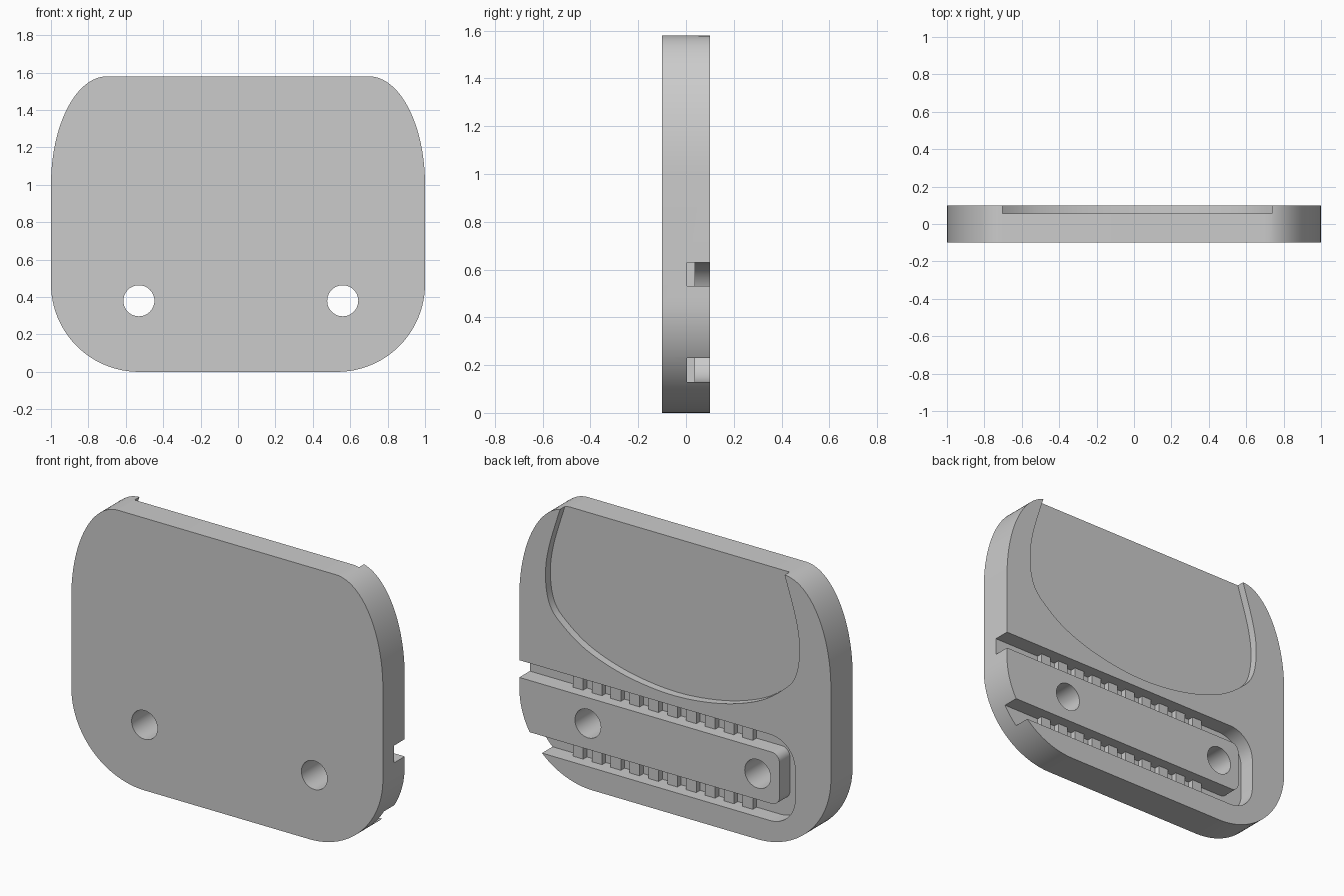
import bpy, bmesh
from math import sin, cos, radians
from mathutils import Vector

cube = bpy.data.objects.get("Cube")
if cube:
    bpy.data.objects.remove(cube, do_unlink=True)

grey = bpy.data.materials.new("plain_grey")
grey.use_nodes = True
grey.diffuse_color = (0.6, 0.6, 0.6, 1)
grey.node_tree.nodes["Principled BSDF"].inputs["Base Color"].default_value = (0.6, 0.6, 0.6, 1)


def arc(cx, cz, rx, rz, start, end, steps=24):
    """Elliptical arc in the x-z plane, angles in degrees."""
    angles = [radians(start + (end - start) * i / steps) for i in range(steps + 1)]
    return [(cx + rx * cos(a), cz + rz * sin(a)) for a in angles]


def smooth_path(pts, steps=8):
    """Catmull-Rom curve through the inner points."""
    p = [Vector(q) for q in pts]
    out = []
    for a, b, c, d in zip(p, p[1:], p[2:], p[3:]):
        for i in range(steps):
            t = i / steps
            v = 0.5 * (2 * b + (c - a) * t + (2 * a - 5 * b + 4 * c - d) * t ** 2
                       + (3 * b - a - 3 * c + d) * t ** 3)
            out.append(tuple(v))
    return out + [tuple(p[-2])]


def prism(name, outline, y0, y1):
    """Extrude an x-z outline from y0 to y1."""
    bm = bmesh.new()
    face = bm.faces.new([bm.verts.new((x, y0, z)) for x, z in outline])
    ext = bmesh.ops.extrude_face_region(bm, geom=[face])
    moved = [v for v in ext["geom"] if isinstance(v, bmesh.types.BMVert)]
    bmesh.ops.translate(bm, verts=moved, vec=(0, y1 - y0, 0))
    bmesh.ops.recalc_face_normals(bm, faces=bm.faces)
    mesh = bpy.data.meshes.new(name)
    bm.to_mesh(mesh)
    bm.free()
    mesh.materials.append(grey)
    obj = bpy.data.objects.new(name, mesh)
    bpy.context.collection.objects.link(obj)
    return obj


def select_only(obj):
    bpy.ops.object.select_all(action='DESELECT')
    obj.select_set(True)
    bpy.context.view_layer.objects.active = obj


def cut(target, cutter):
    cutter.hide_render = True
    mod = target.modifiers.new("cut", 'BOOLEAN')
    mod.operation = 'DIFFERENCE'
    mod.solver = 'EXACT'
    mod.object = cutter
    select_only(target)
    bpy.ops.object.modifier_apply(modifier=mod.name)
    bpy.data.objects.remove(cutter, do_unlink=True)


# Plate with round lower corners and tall elliptical upper corners
half = arc(0.53, 0.47, 0.47, 0.47, -90, 0) + arc(0.7, 1.0, 0.3, 0.58, 0, 90)
plate = prism("plate", half + [(-x, z) for x, z in reversed(half)], -0.1, 0.1)

# Shallow pocket in the back, open at the top
MID = 0.017
side = smooth_path([(0.6, 1.9), (0.68, 1.7), (0.72, 1.58), (0.795, 1.33), (0.815, 1.16),
                    (0.79, 1.01), (0.715, 0.915), (0.55, 0.803), (0.3, 0.722),
                    (0, 0.69), (-0.3, 0.722)])
pocket = [(MID + x, z) for x, z in side] + [(MID - x, z) for x, z in reversed(side[:-1])]
cut(plate, prism("pocket_cutter", pocket, 0.055, 0.2))

# U-shaped channel in the back, open on the left side
outer = arc(-0.61, 0.47, 0.16, 0.16, 90, 180, 12) + arc(-0.61, 0.29, 0.16, 0.16, 180, 270, 12)
inner = arc(-0.62, 0.28, 0.05, 0.05, 270, 180, 8) + arc(-0.62, 0.48, 0.05, 0.05, 180, 90, 8)
channel = [(1.2, 0.63)] + outer + [(1.2, 0.13), (1.2, 0.23)] + inner + [(1.2, 0.53)]
cut(plate, prism("channel_cutter", channel, 0.004, 0.2))

# Two round through holes
for x in (-0.53, 0.56):
    cut(plate, prism("hole_cutter", arc(x, 0.38, 0.083, 0.083, 0, 352.5, 47), -0.3, 0.3))

select_only(plate)
bpy.ops.object.shade_smooth_by_angle(angle=radians(30))

# Rows of low teeth across the channel floor
for name, z in (("lower_teeth", 0.18), ("upper_teeth", 0.58)):
    w, h = 0.0325, 0.053
    teeth = prism(name, [(0.666 + a * w, z + b * h)
                         for a, b in ((-1, -1), (1, -1), (1, 1), (-1, 1))], -0.01, 0.038)
    row = teeth.modifiers.new("row", 'ARRAY')
    row.count = 10
    row.use_relative_offset = False
    row.use_constant_offset = True
    row.constant_offset_displace = (-0.121, 0, 0)
